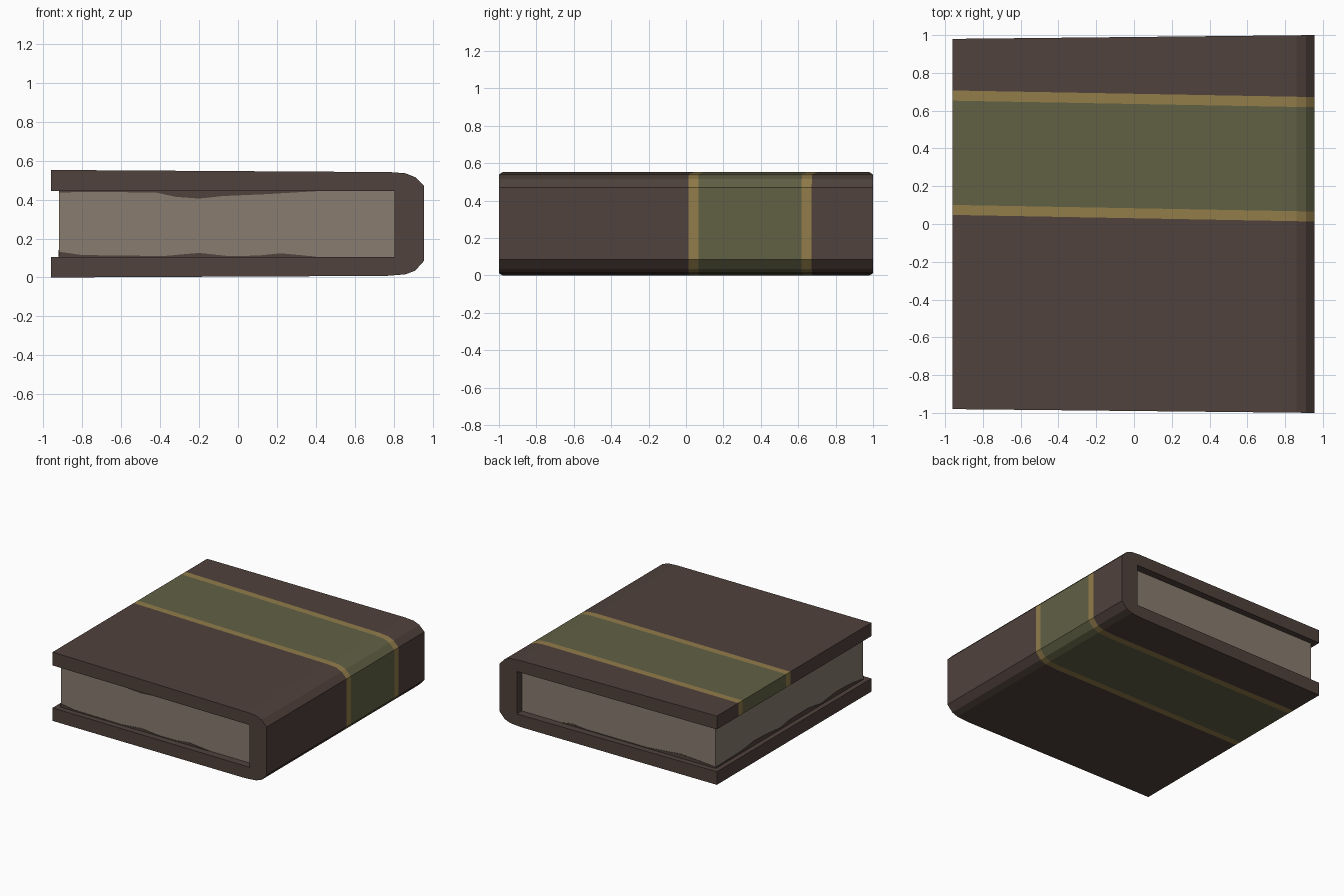
import bpy, bmesh

if "Cube" in bpy.data.objects:
    bpy.data.objects.remove(bpy.data.objects["Cube"])


def material(name, r, g, b):
    m = bpy.data.materials.new(name)
    m.diffuse_color = (r, g, b, 1)
    m.use_nodes = True
    m.node_tree.nodes["Principled BSDF"].inputs["Base Color"].default_value = m.diffuse_color
    return m


leather = material("brown leather", .080, .054, .045)
olive = material("olive band", .119, .119, .060)
gold = material("gold trim", .287, .202, .069)
paper = material("old paper", .25, .202, .159)


def finish(bm, name, mats):
    bmesh.ops.recalc_face_normals(bm, faces=bm.faces[:])
    me = bpy.data.meshes.new(name)
    bm.to_mesh(me)
    bm.free()
    for m in mats:
        me.materials.append(m)
    ob = bpy.data.objects.new(name, me)
    bpy.context.collection.objects.link(ob)
    return ob


# Cover: U-shaped section lofted along y; the stations are the band edges
outer = [(-.96, 0), (.76, .008), (.86, .016), (.91, .035), (.955, .085),
         (.955, .47), (.91, .515), (.86, .535), (.78, .541), (-.96, .552)]
inner = [(-.96, .445), (.803, .445), (.803, .105), (-.96, .105)]
profile = outer + inner


def stations(x, z):
    end = .98 + .02 * (x + .96) / 1.915
    t = (.955 - x) / 1.915
    shift = t * (.035 if z > .28 else .01)      # band leans a little
    return [-end, .013 + shift, .066 + shift, .618 + shift, .672 + shift, end]


bm = bmesh.new()
grid = [[bm.verts.new((x, y, z)) for y in stations(x, z)] for x, z in profile]
band = [0, 2, 1, 2, 0]
n = len(profile)
for i in range(n):
    a, b = grid[i], grid[(i + 1) % n]
    for k in range(5):
        f = bm.faces.new((a[k], b[k], b[k + 1], a[k + 1]))
        # band wraps the outside and the upper fore edge
        f.material_index = band[k] if i < len(outer) else 0
for k in (0, 5):
    bm.faces.new([row[k] for row in grid])
# upper fore edge is the strip between the last outer and first inner point
finish(bm, "book_cover", [leather, olive, gold])

# Page block
bm = bmesh.new()
bmesh.ops.create_cube(bm, size=1)
for v in bm.verts:
    v.co = (.803 if v.co.x > 0 else -.918,
            .935 if v.co.y > 0 else -.935,
            .446 if v.co.z > 0 else .104)
finish(bm, "page_block", [paper])


# Worn brown margins: wavy thin plates along the page edges
def margin(name, pts, z_edge, place):
    bm = bmesh.new()
    rows = [(bm.verts.new(place(u, z)), bm.verts.new(place(u, z_edge)))
            for u, z in pts]
    for (a, b), (c, d) in zip(rows, rows[1:]):
        bm.faces.new((a, b, d, c))
    ob = finish(bm, name, [leather])
    mod = ob.modifiers.new("thickness", "SOLIDIFY")
    mod.thickness = .003
    mod.offset = 0


front = lambda u, z: (u, -.937, z)
back = lambda u, z: (u, .937, z)
fore = lambda u, z: (-.92, u, z)
margin("front_upper_margin", [(-.918, .435), (-.8, .44), (-.42, .436), (-.32, .414),
       (-.2, .405), (-.08, .418), (.15, .428), (.28, .436), (.42, .444)], .446, front)
margin("front_lower_margin", [(-.918, .132), (-.8, .115), (-.38, .11), (-.2, .126),
       (-.05, .11), (.1, .112), (.22, .124), (.4, .107)], .104, front)
margin("back_lower_margin", [(-.918, .115), (-.8, .125), (-.6, .138), (-.48, .125),
       (-.3, .11), (.25, .11), (.36, .122), (.45, .107)], .104, back)
margin("fore_lower_margin", [(.935, .115), (.62, .12), (.45, .14), (.3, .135),
       (.12, .118), (0, .138), (-.25, .14), (-.4, .115), (-.6, .138),
       (-.8, .13), (-.935, .11)], .104, fore)
